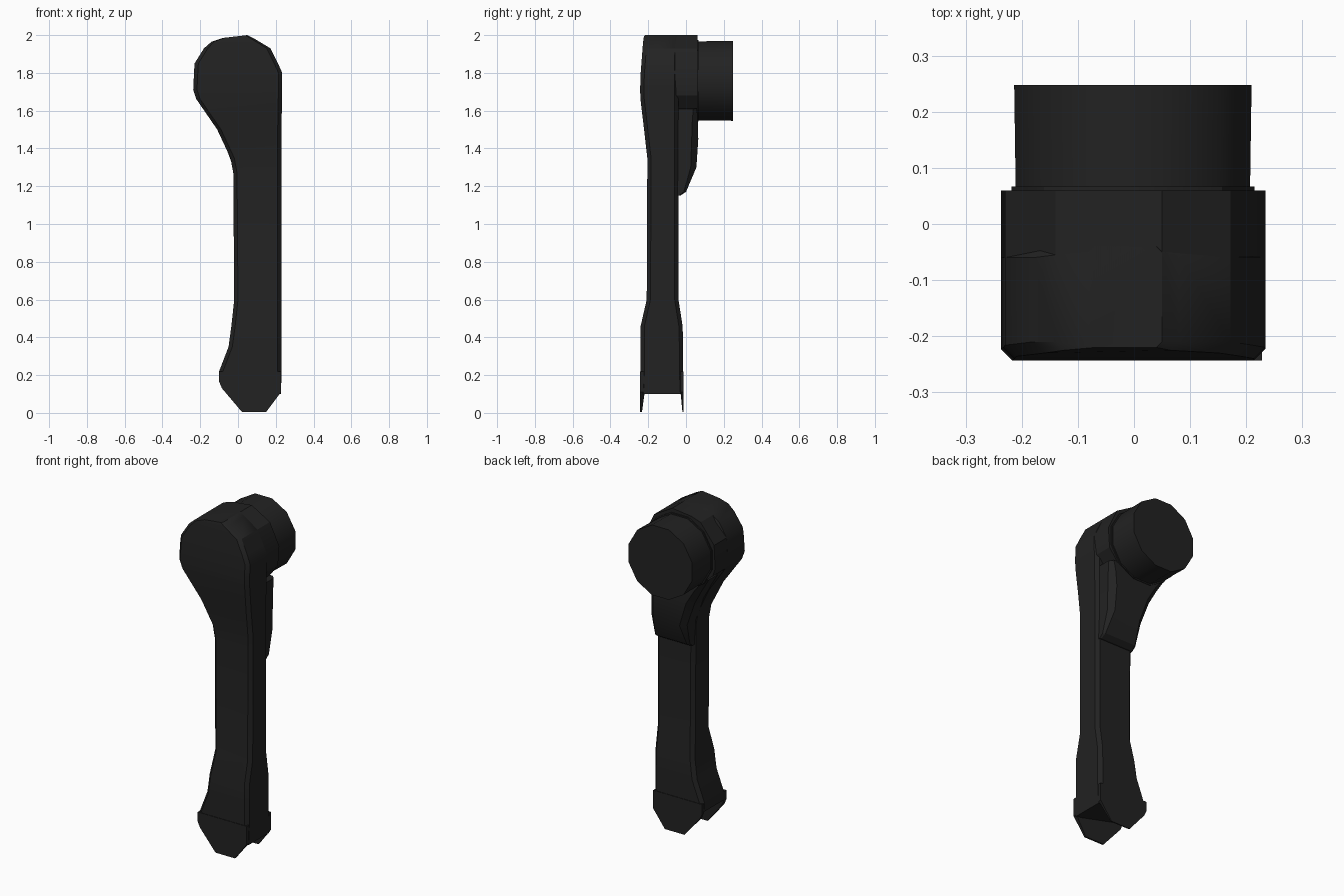
import bpy, bmesh, math

mat = bpy.data.materials.new("dark_plastic")
mat.diffuse_color = (0.016, 0.016, 0.016, 1)


def finish(name, bm):
    bmesh.ops.recalc_face_normals(bm, faces=bm.faces)
    me = bpy.data.meshes.new(name)
    bm.to_mesh(me)
    bm.free()
    ob = bpy.data.objects.new(name, me)
    bpy.context.collection.objects.link(ob)
    me.materials.append(mat)
    bpy.ops.object.select_all(action='DESELECT')
    ob.select_set(True)
    bpy.context.view_layer.objects.active = ob
    bpy.ops.object.shade_smooth_by_angle(angle=math.radians(30))
    return ob


def skin(name, rings):
    """Skin a stack of equal-sized point rings and cap both ends."""
    bm = bmesh.new()
    vs = [[bm.verts.new(p) for p in r] for r in rings]
    n = len(vs[0])
    for a, b in zip(vs, vs[1:]):
        for i in range(n):
            j = (i + 1) % n
            bm.faces.new((a[i], a[j], b[j], b[i]))
    bm.faces.new(vs[0])
    bm.faces.new(vs[-1])
    return finish(name, bm)


def section(zl, zr, xl, xr, yf, yb, c):
    """Chamfered rectangle whose height may slope from left to right."""
    pts = [(xl + c, yf), (xr - c, yf), (xr, yf + c), (xr, yb - c),
           (xr - c, yb), (xl + c, yb), (xl, yb - c), (xl, yf + c)]
    return [(x, y, zl + (zr - zl) * (x - xl) / (xr - xl)) for x, y in pts]


def plate(outline, y):
    return [(x, y, z) for x, z in outline]


# Arm: fork root, slim shaft and swelling front of the head
arm = [
    (0.17, 0.10, -0.10, 0.228, -0.24, -0.015, 0.015),
    (0.22, 0.22, -0.10, 0.23, -0.24, -0.015, 0.02),
    (0.35, 0.35, -0.05, 0.23, -0.24, -0.015, 0.02),
    (0.46, 0.46, -0.035, 0.23, -0.24, -0.018, 0.02),
    (0.60, 0.60, -0.02, 0.23, -0.208, -0.04, 0.02),
    (1.27, 1.27, -0.025, 0.23, -0.205, -0.04, 0.02),
    (1.35, 1.35, -0.04, 0.23, -0.205, -0.04, 0.02),
    (1.50, 1.50, -0.11, 0.23, -0.222, -0.04, 0.02),
    (1.66, 1.66, -0.22, 0.233, -0.241, -0.04, 0.02),
    (1.71, 1.71, -0.237, 0.234, -0.243, -0.04, 0.02),
    (1.80, 1.80, -0.233, 0.234, -0.24, -0.04, 0.02),
    (1.85, 1.85, -0.23, 0.212, -0.236, -0.04, 0.02),
    (1.93, 1.93, -0.18, 0.172, -0.23, -0.04, 0.02),
    (1.965, 1.985, -0.14, 0.08, -0.225, -0.04, 0.015),
    (1.985, 2.00, -0.08, 0.05, -0.22, -0.04, 0.01),
]
skin("arm", [section(*r) for r in arm])

# Rear half of the rounded head
head = [(0.05, 2.0), (0.172, 1.93), (0.234, 1.80), (0.225, 1.68), (0.15, 1.58),
        (0.02, 1.54), (-0.11, 1.57), (-0.22, 1.66), (-0.237, 1.71),
        (-0.23, 1.85), (-0.14, 1.965), (-0.08, 1.985)]
skin("head_back", [plate(head, -0.10), plate(head, 0.06)])


# Round peg with a thin collar at its root
def circle(r, y, n=12):
    return [(-0.002 + r * math.cos(2 * math.pi * (i + .5) / n), y,
             1.758 + r * math.sin(2 * math.pi * (i + .5) / n)) for i in range(n)]


skin("peg_collar", [circle(0.224, 0.05), circle(0.224, 0.067)])
skin("peg", [circle(0.216, 0.05), circle(0.219, 0.248)])

# Gusset under the peg
gusset = [
    (1.15, 1.15, -0.018, 0.215, -0.10, -0.03, 0.008),
    (1.17, 1.17, -0.018, 0.215, -0.10, 0.0, 0.012),
    (1.30, 1.30, -0.025, 0.212, -0.10, 0.055, 0.03),
    (1.45, 1.45, -0.08, 0.212, -0.10, 0.065, 0.035),
    (1.54, 1.54, -0.13, 0.212, -0.10, 0.063, 0.03),
    (1.62, 1.61, -0.18, 0.212, -0.10, 0.058, 0.02),
]
skin("gusset", [section(*r) for r in gusset])

# Two fork plates, tapering on their inner sides
fork = [(-0.10, 0.22), (-0.10, 0.165), (-0.085, 0.13), (0.02, 0.006),
        (0.15, 0.006), (0.228, 0.11), (0.228, 0.22)]
for name, outer, inner in (("front_fork_plate", -0.243, 0.026),
                           ("back_fork_plate", -0.012, -0.018)):
    inside = [(x, outer + inner * (0.35 + 0.65 * min(1, z / 0.12)), z) for x, z in fork]
    skin(name, [plate(fork, outer), inside])
